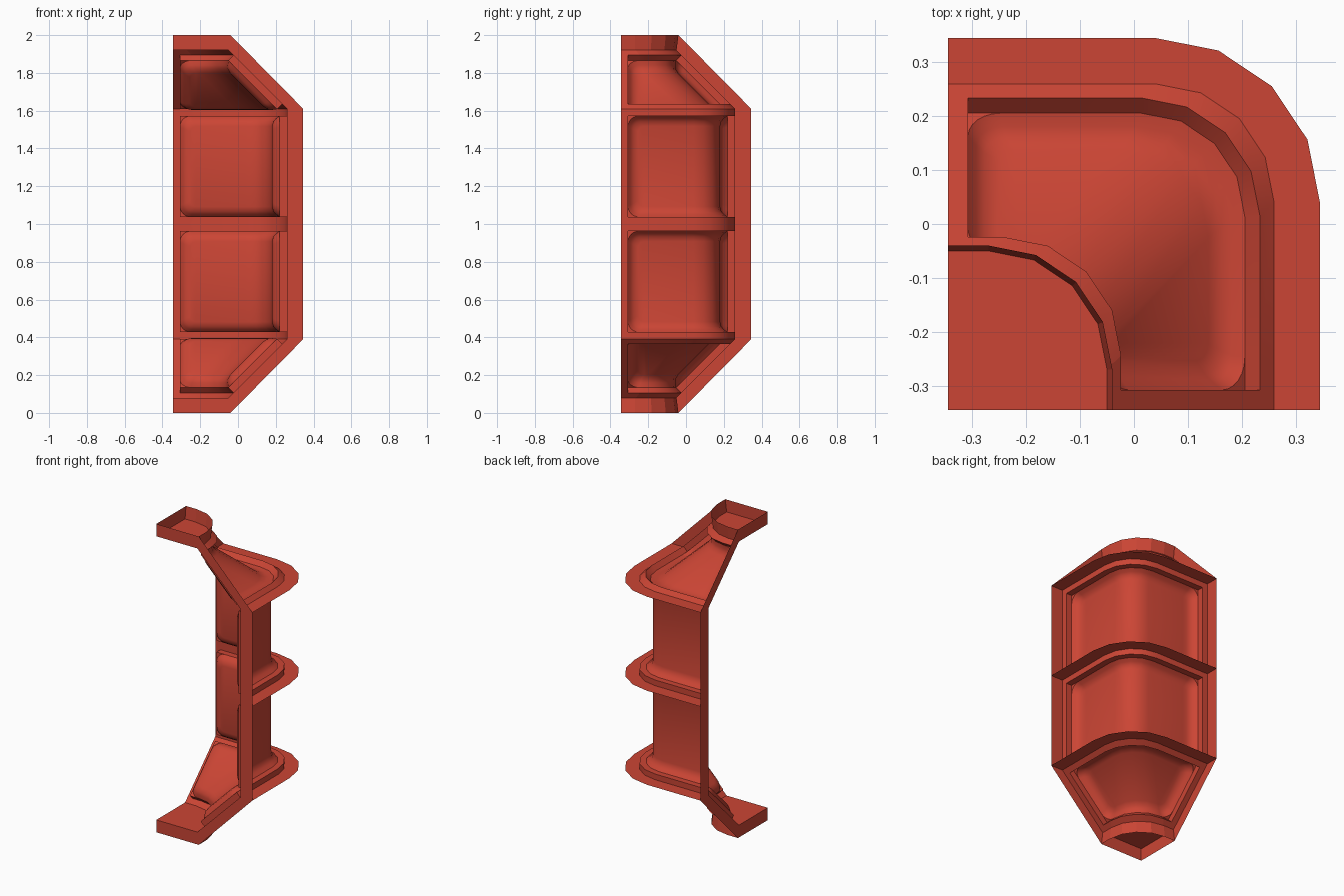
import bpy, bmesh, math

if "Cube" in bpy.data.objects:
    bpy.data.objects.remove(bpy.data.objects["Cube"])

C = -0.345            # the two open sides meet at x = y = C
ARC = 4               # segments of the rounded corner
R_IN, R_OUT = 0.22, 0.305
S_WALL, S_CAP = 0.385, 0.075
Z_CAP = 0.08          # cap plate inset from the ends
Z_FIN = [0.39, 1.0, 1.61]

mat = bpy.data.materials.new("red_paint")
mat.diffuse_color = (0.6, 0.06, 0.035, 1)
mat.use_nodes = True
mat.node_tree.nodes["Principled BSDF"].inputs["Base Color"].default_value = mat.diffuse_color


def make(name, verts, faces, smooth=False):
    me = bpy.data.meshes.new(name)
    me.from_pydata(verts, [], faces)
    bm = bmesh.new()
    bm.from_mesh(me)
    bmesh.ops.remove_doubles(bm, verts=bm.verts, dist=1e-5)
    bm.to_mesh(me)
    bm.free()
    me.materials.append(mat)
    ob = bpy.data.objects.new(name, me)
    bpy.context.collection.objects.link(ob)
    if smooth:
        bpy.ops.object.select_all(action='DESELECT')
        bpy.context.view_layer.objects.active = ob
        ob.select_set(True)
        bpy.ops.object.shade_smooth_by_angle(angle=math.radians(30))
    return ob


def corner_point(k, s, r, z):
    a = math.pi / 2 * (1 - k / ARC)
    return (C + s + r * math.cos(a), C + s + r * math.sin(a), z)


def outline(s, r, z):
    """Straight, rounded corner, straight."""
    return ([(C, C + s + r, z)] + [corner_point(k, s, r, z) for k in range(ARC + 1)]
            + [(C + s + r, C, z)])


def strip(name, a, b):
    n = len(a)
    return make(name, a + b, [(i, n + i, n + i + 1, i + 1) for i in range(n - 1)])


def panel(name, z0, z1, s0, s1):
    """Curved panel between two heights with a stepped, rounded recess."""
    V = math.hypot(z1 - z0, s1 - s0)
    nr, nz = (z1 - z0) / V, -(s1 - s0) / V      # outward direction (radius, z)
    J = 6

    def ring(m, rc, d, sharp):
        cols = []                               # (distance from end, v)
        for j in range(J + 1):
            t = math.pi / 2 * j / J
            e, v = m + rc * (1 - math.cos(t)), m + rc * (1 - math.sin(t))
            if sharp:
                e, v = (m if j <= J // 2 else e), (m if j >= J // 2 else v)
            cols.append((e, v))

        def row(top):
            def at(v):
                f = (V - v if top else v) / V
                return s0 + (s1 - s0) * f, R_IN - d * nr, z0 + (z1 - z0) * f - d * nz
            left, right = [], []
            for e, v in cols:
                s, r, z = at(v)
                left.append((C + e, C + s + r, z))
                right.append((C + s + r, C + e, z))
            s, r, z = at(m)
            mid = [corner_point(k, s, r, z) for k in range(ARC + 1)]
            return left + mid + right[::-1]
        return row(False) + row(True)[::-1]

    rings = [ring(0, .08, 0, True), ring(.037, .06, 0, True), ring(.037, .06, .04, True),
             ring(.037, .06, .04, False), ring(.052, .05, .06, False),
             ring(.067, .042, .073, False), ring(.092, .032, .08, False)]
    n = len(rings[0])
    verts = [p for r in rings for p in r]
    faces = []
    for q in range(len(rings) - 1):
        for i in range(n):
            j = (i + 1) % n
            # the sharp and rounded rings coincide except in the corners
            ids = [q * n + i, (q + 1) * n + i, (q + 1) * n + j, q * n + j]
            if len({tuple(round(c, 5) for c in verts[x]) for x in ids}) > 2:
                faces.append(ids)
    b = (len(rings) - 1) * n
    faces += [(b + i, b + n - 1 - i, b + n - 2 - i, b + i + 1) for i in range(n // 2 - 1)]
    make(name, verts, faces, True)


# Recessed wall and slope panels
panel("lower_slope_panel", Z_CAP, Z_FIN[0], S_CAP, S_WALL)
panel("lower_wall_panel", Z_FIN[0], Z_FIN[1], S_WALL, S_WALL)
panel("upper_wall_panel", Z_FIN[1], Z_FIN[2], S_WALL, S_WALL)
panel("upper_slope_panel", Z_FIN[2], 2 - Z_CAP, S_WALL, S_CAP)

# Horizontal fins
for name, z in zip(("lower_fin", "middle_fin", "upper_fin"), Z_FIN):
    a, b = outline(S_WALL, R_IN, z), outline(S_WALL, R_OUT, z)
    strip(name, *((a, b) if z > 0.5 else (b, a)))

# End caps with their curved rims
for name, zi, zo in (("bottom", Z_CAP, 0), ("top", 2 - Z_CAP, 2)):
    inner, outer = outline(S_CAP, R_IN, zi), outline(S_CAP, 0.23, zo)
    strip(name + "_cap_rim", *((inner, outer) if zo else (outer, inner)))
    plate = [(C, C, zi)] + inner
    idx = list(range(len(plate)))
    make(name + "_cap_plate", plate, [idx[::-1] if zo else idx])

# Flat flanges along the two open sides
w_in, w_cap = S_WALL + R_IN, S_CAP + R_IN
prof_in = [(0, Z_CAP), (w_cap, Z_CAP), (w_in, Z_FIN[0]), (w_in, Z_FIN[2]),
           (w_cap, 2 - Z_CAP), (0, 2 - Z_CAP)]
prof_out = [(0, 0), (.305, 0), (.69, Z_FIN[0]), (.69, Z_FIN[2]), (.305, 2), (0, 2)]
strip("front_flange", [(C + w, C, z) for w, z in prof_out][::-1],
      [(C + w, C, z) for w, z in prof_in][::-1])
strip("left_flange", [(C, C + w, z) for w, z in prof_out],
      [(C, C + w, z) for w, z in prof_in])
